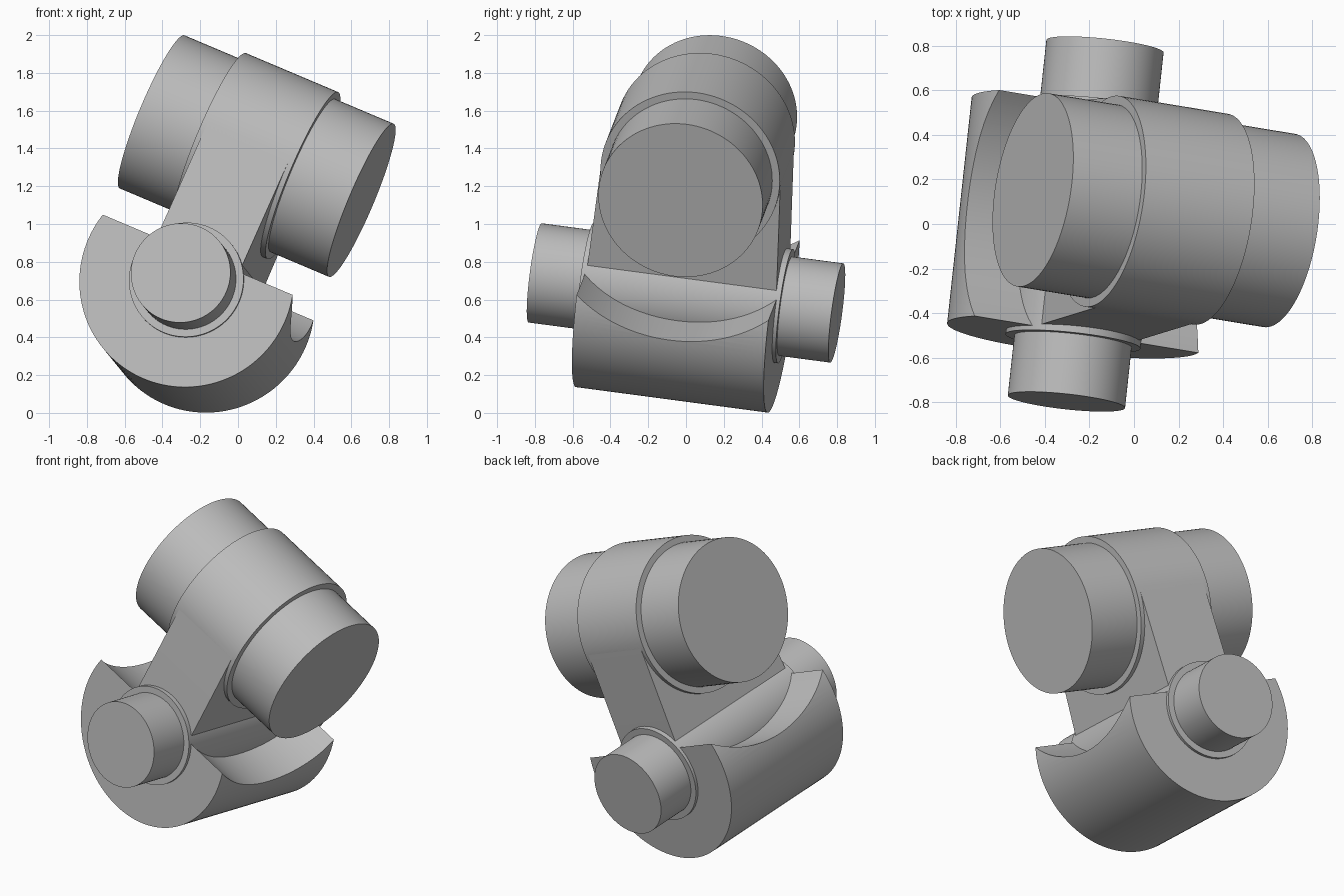
import bpy, math
from mathutils import Vector, Matrix

if "Cube" in bpy.data.objects:
    bpy.data.objects.remove(bpy.data.objects["Cube"], do_unlink=True)

# one grey material
grey = bpy.data.materials.new("plain_grey")
grey.use_nodes = True
colour = (0.5, 0.5, 0.5, 1)
grey.diffuse_color = colour
grey.node_tree.nodes["Principled BSDF"].inputs["Base Color"].default_value = colour

# tilted frame: X along the upper cylinder, Y along the pins, Z up the web
a = Vector((0.911, -0.150, -0.385)).normalized()
b = Vector((0.109, 0.986, -0.132))
c = a.cross(b).normalized()
b = c.cross(a)
frame = Matrix((a, b, c)).transposed().to_4x4()
frame.translation = (-0.217, 0.0, 0.635)

RISE = 0.793          # upper axis height above the pin axis
HUB_R = 0.48
SHELL_HALF = 0.515


def finish(obj, name):
    obj.name = name
    obj.data.materials.clear()
    obj.data.materials.append(grey)
    bpy.ops.object.select_all(action="DESELECT")
    obj.select_set(True)
    bpy.context.view_layer.objects.active = obj
    bpy.ops.object.shade_smooth_by_angle(angle=math.radians(30))
    return obj


def cylinder(name, radius, half, axis, height=0.0, sides=96):
    bpy.ops.mesh.primitive_cylinder_add(vertices=sides, radius=radius, depth=2 * half)
    turn = Matrix.Rotation(math.pi / 2, 4, "Y" if axis == "X" else "X")
    obj = bpy.context.object
    obj.matrix_world = frame @ Matrix.Translation((0, 0, height)) @ turn
    return finish(obj, name)


# upper cross cylinder and its hub
cylinder("upper_cylinder", 0.44, 0.608, "X", RISE)
cylinder("upper_hub", HUB_R, 0.268, "X", RISE)

# pins and the collar running through the shell
cylinder("lower_pins", 0.265, 0.81, "Y")
cylinder("pin_collar", 0.305, 0.535, "Y")

# web: round-topped plate that widens toward the pins
steps = 48
profile = [(HUB_R * math.cos(math.pi * i / steps),
            RISE + HUB_R * math.sin(math.pi * i / steps)) for i in range(steps + 1)]
profile += [(-0.512, 0.1), (-0.512, -0.1), (0.512, -0.1), (0.512, 0.1)]
n = len(profile)
verts = [(x, y, z) for x in (-0.24, 0.24) for y, z in profile]
faces = [tuple(reversed(range(n))), tuple(range(n, 2 * n))]
faces += [(i, (i + 1) % n, (i + 1) % n + n, i + n) for i in range(n)]
mesh = bpy.data.meshes.new("web")
mesh.from_pydata(verts, [], faces)
web = bpy.data.objects.new("web", mesh)
bpy.context.collection.objects.link(web)
web.matrix_world = frame
finish(web, "web")

# lower shell: cylinder scooped by a wide clearance around the upper axis
scoop = cylinder("scoop_cutter", 0.826, 1.0, "X", RISE, 192)
scoop.hide_render = True
shell = cylinder("lower_shell", 0.571, SHELL_HALF, "Y", 0, 128)
bpy.context.view_layer.update()
cut = shell.modifiers.new("scoop", "BOOLEAN")
cut.operation = "DIFFERENCE"
cut.solver = "EXACT"
cut.object = scoop
# keep the cut ahead of the smoothing before applying it
bpy.ops.object.modifier_move_to_index(modifier=cut.name, index=0)
bpy.ops.object.modifier_apply(modifier=cut.name)
bpy.data.objects.remove(scoop, do_unlink=True)
finish(shell, "lower_shell")
